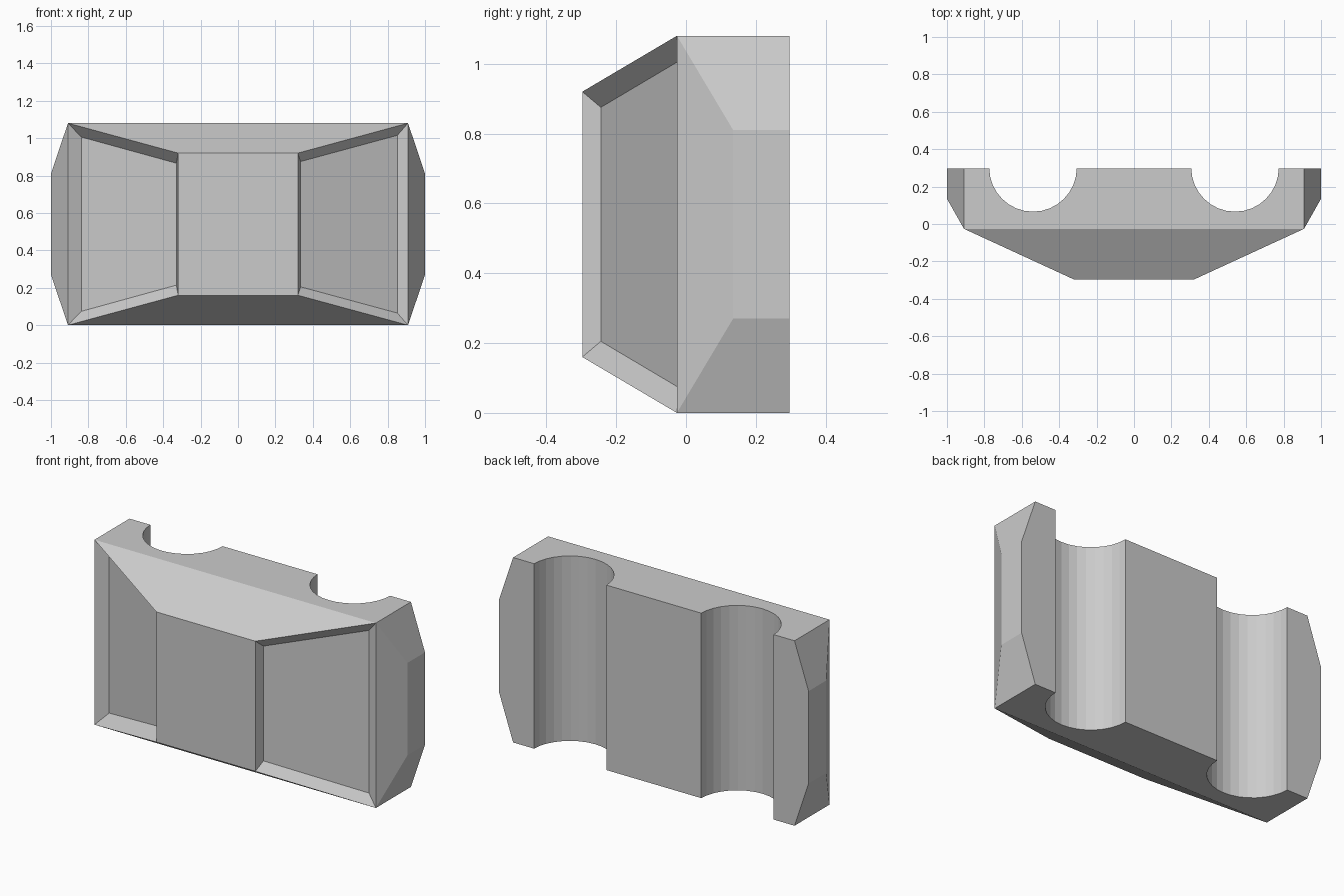
import bpy, bmesh

if "Cube" in bpy.data.objects:
    bpy.data.objects.remove(bpy.data.objects["Cube"])

H = 1.08          # total height
MID = H / 2
Y = 0.297         # half depth


def ring(x, y, half_z):
    return [(sx * x, y, MID + sz * half_z) for sx in (-1, 1) for sz in (-1, 1)]


# Faceted body: convex hull of front face, widest rim, back edge and side facets
bm = bmesh.new()
points = (ring(0.32, -Y, 0.38) + ring(0.909, -0.026, MID) + ring(0.909, Y, MID)
          + ring(1.0, 0.135, 0.27) + ring(1.0, Y, 0.27))
for p in points:
    bm.verts.new(p)
bmesh.ops.convex_hull(bm, input=bm.verts[:])
bmesh.ops.dissolve_limit(bm, angle_limit=0.03, verts=bm.verts[:], edges=bm.edges[:])
bmesh.ops.recalc_face_normals(bm, faces=bm.faces[:])

# Recessed panels in the two sloping front faces: (x, y, half height) at each end
recess = {
    1: ((0.335, -0.244, 0.335), (0.852, -0.008, 0.475)),
    -1: ((0.330, -0.224, 0.326), (0.838, 0.008, 0.466)),
}
bm.normal_update()
sloped = [f for f in bm.faces
          if f.normal.y < -0.7 and 0.2 < abs(f.normal.x) < 0.7 and abs(f.normal.z) < 0.1]
bmesh.ops.inset_individual(bm, faces=sloped, thickness=0.04)
for f in sloped:
    side = 1 if f.calc_center_median().x > 0 else -1
    for v in f.verts:
        x, y, hz = recess[side][0 if abs(v.co.x) < 0.6 else 1]
        v.co = (side * x, y, MID + (hz if v.co.z > MID else -hz))

mesh = bpy.data.meshes.new("grooved_block")
bm.to_mesh(mesh)
bm.free()
block = bpy.data.objects.new("grooved_block", mesh)
bpy.context.collection.objects.link(block)

# Two vertical half-round grooves in the back
for side in (-1, 1):
    bpy.ops.mesh.primitive_cylinder_add(vertices=32, radius=0.234, depth=2,
                                        location=(side * 0.54, Y + 0.003, MID))
    cutter = bpy.context.object
    cutter.name = "groove_cutter"
    cutter.hide_render = True
    mod = block.modifiers.new("groove", 'BOOLEAN')
    mod.operation = 'DIFFERENCE'
    mod.solver = 'EXACT'
    mod.object = cutter
    bpy.context.view_layer.objects.active = block
    bpy.ops.object.modifier_apply(modifier=mod.name)
    bpy.data.objects.remove(cutter)
